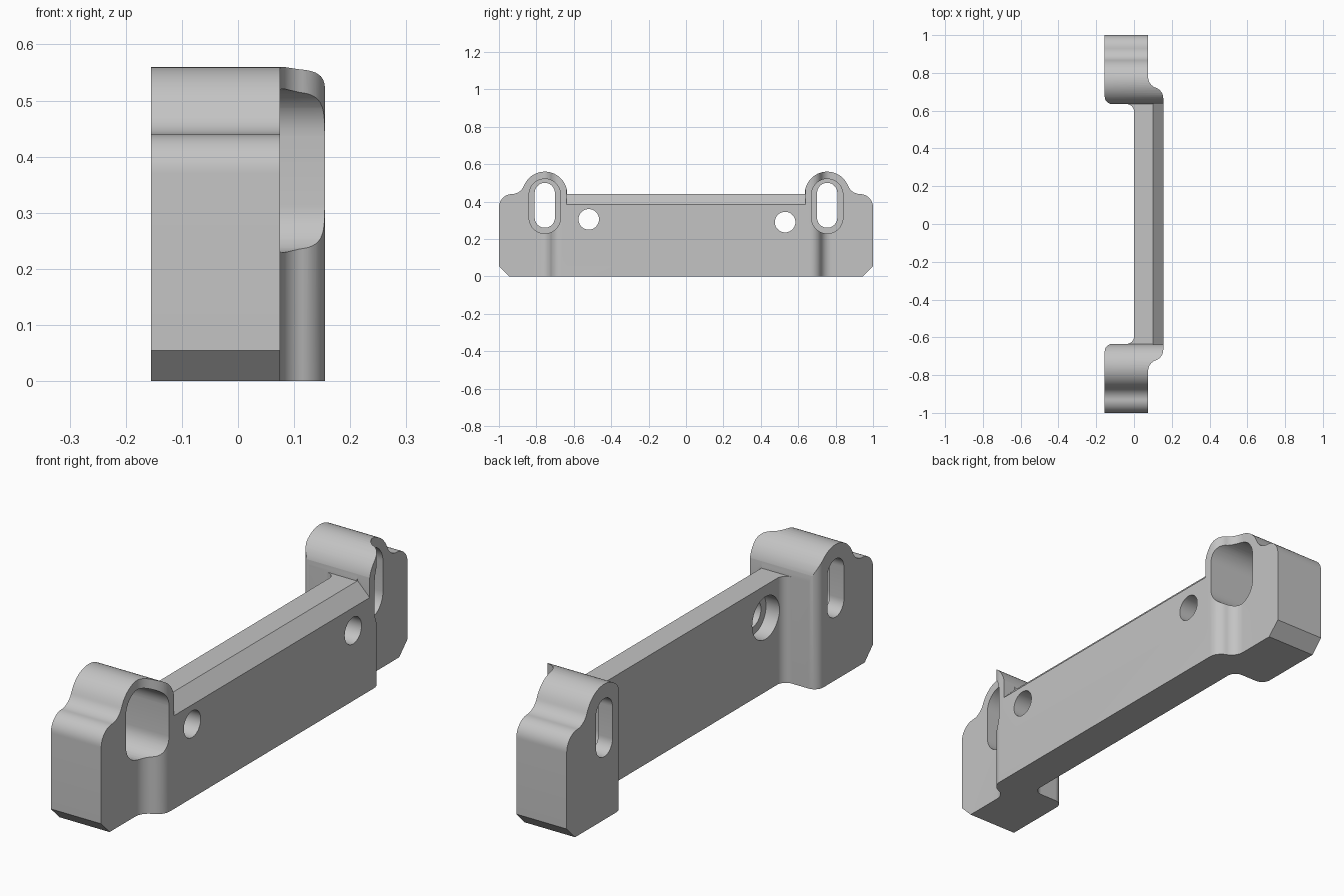
import bpy, bmesh
from math import cos, sin, radians
from mathutils import Vector

if "Cube" in bpy.data.objects:
    bpy.data.objects.remove(bpy.data.objects["Cube"])


def arc(cx, cy, r, start, end, n=12):
    """Points along an arc, angles in degrees."""
    angles = [radians(start + (end - start) * i / n) for i in range(n + 1)]
    return [(cx + r * cos(a), cy + r * sin(a)) for a in angles]


def prism(name, points, place, low, high):
    """Extrude a 2D outline; place(u, v, w) gives the 3D position."""
    bm = bmesh.new()
    face = bm.faces.new([bm.verts.new(place(u, v, low)) for u, v in points])
    out = bmesh.ops.extrude_face_region(bm, geom=[face])["geom"]
    shift = Vector(place(0, 0, high)) - Vector(place(0, 0, low))
    moved = [g for g in out if isinstance(g, bmesh.types.BMVert)]
    bmesh.ops.translate(bm, verts=moved, vec=shift)
    bmesh.ops.recalc_face_normals(bm, faces=bm.faces)
    mesh = bpy.data.meshes.new(name)
    bm.to_mesh(mesh)
    bm.free()
    obj = bpy.data.objects.new(name, mesh)
    bpy.context.collection.objects.link(obj)
    return obj


def along_z(u, v, w):
    return (u, v, w)


def along_x(u, v, w):
    return (w, u, v)


def along_y(u, v, w):
    return (u, w, v)


def combine(target, tool, operation="DIFFERENCE"):
    """Apply a boolean and discard the tool."""
    tool.hide_render = True
    mod = target.modifiers.new("shape", "BOOLEAN")
    mod.operation, mod.solver, mod.object = operation, "EXACT", tool
    bpy.context.view_layer.objects.active = target
    bpy.ops.object.modifier_apply(modifier=mod.name)
    bpy.data.objects.remove(tool)


def slot(y, z, r, half):
    """Upright rounded slot outline."""
    return arc(y, z + half - r, r, 0, 180, 20) + arc(y, z - half + r, r, 180, 360, 20)


# Plan outline: offset end blocks blended into the bar
plan = arc(0.095, 0.665, 0.06, 0, 70.5)
plan += arc(0.135, 0.778, 0.06, 250.5, 180)[1:]
plan += [(0.075, 1.1), (-0.155, 1.1)]
plan += arc(-0.115, 0.675, 0.04, 180, 270)
plan += arc(-0.04, 0.595, 0.04, 90, 0)
plan += [(x, -y) for x, y in reversed(plan)]
bracket = prism("mounting_bracket", plan, along_z, -0.1, 0.7)

# Side outline: chamfered feet, rounded shoulders and raised ears
side = [(0.945, 0), (1, 0.055)]
side += arc(0.93, 0.37, 0.07, 0, 90)
side += arc(0.932, 0.51, 0.07, 270, 201.6)
side += arc(0.755, 0.44, 0.12, 21.6, 180, 24)[1:]
side += [(-y, z) for y, z in reversed(side)]
combine(bracket, prism("side_shape", side, along_x, -0.3, 0.3), "INTERSECT")

# Sloped top edge of the bar
wedge = [(0.1, 0.44), (0.1, 0.6), (0.3, 0.6), (0.3, 0.385), (0.155, 0.385)]
combine(bracket, prism("edge_cutter", wedge, along_y, -0.638, 0.638))

# Stepped slots through the ears
for s in (-1, 1):
    y = s * 0.755
    combine(bracket, prism("slot_cutter", slot(y, 0.38, 0.054, 0.12), along_x, -0.3, 0.3))
    combine(bracket, prism("recess_cutter", slot(y, 0.375, 0.084, 0.146), along_x, -0.09, 0.3))

# Bolt holes, counterbored on the recessed side
for y, z in ((-0.52, 0.305), (0.53, 0.29)):
    combine(bracket, prism("hole_cutter", arc(y, z, 0.055, 0, 360, 40)[:-1], along_x, -0.3, 0.3))
    combine(bracket, prism("bore_cutter", arc(y, z, 0.088, 0, 360, 40)[:-1], along_x, -0.1, 0.06))

# Plain grey finish
grey = bpy.data.materials.new("light_grey")
grey.use_nodes = True
colour = (0.55, 0.55, 0.55, 1)
grey.diffuse_color = colour
grey.node_tree.nodes["Principled BSDF"].inputs["Base Color"].default_value = colour
bracket.data.materials.clear()
bracket.data.materials.append(grey)

bpy.ops.object.select_all(action="DESELECT")
bracket.select_set(True)
bpy.context.view_layer.objects.active = bracket
bpy.ops.object.shade_smooth_by_angle(angle=radians(25))
